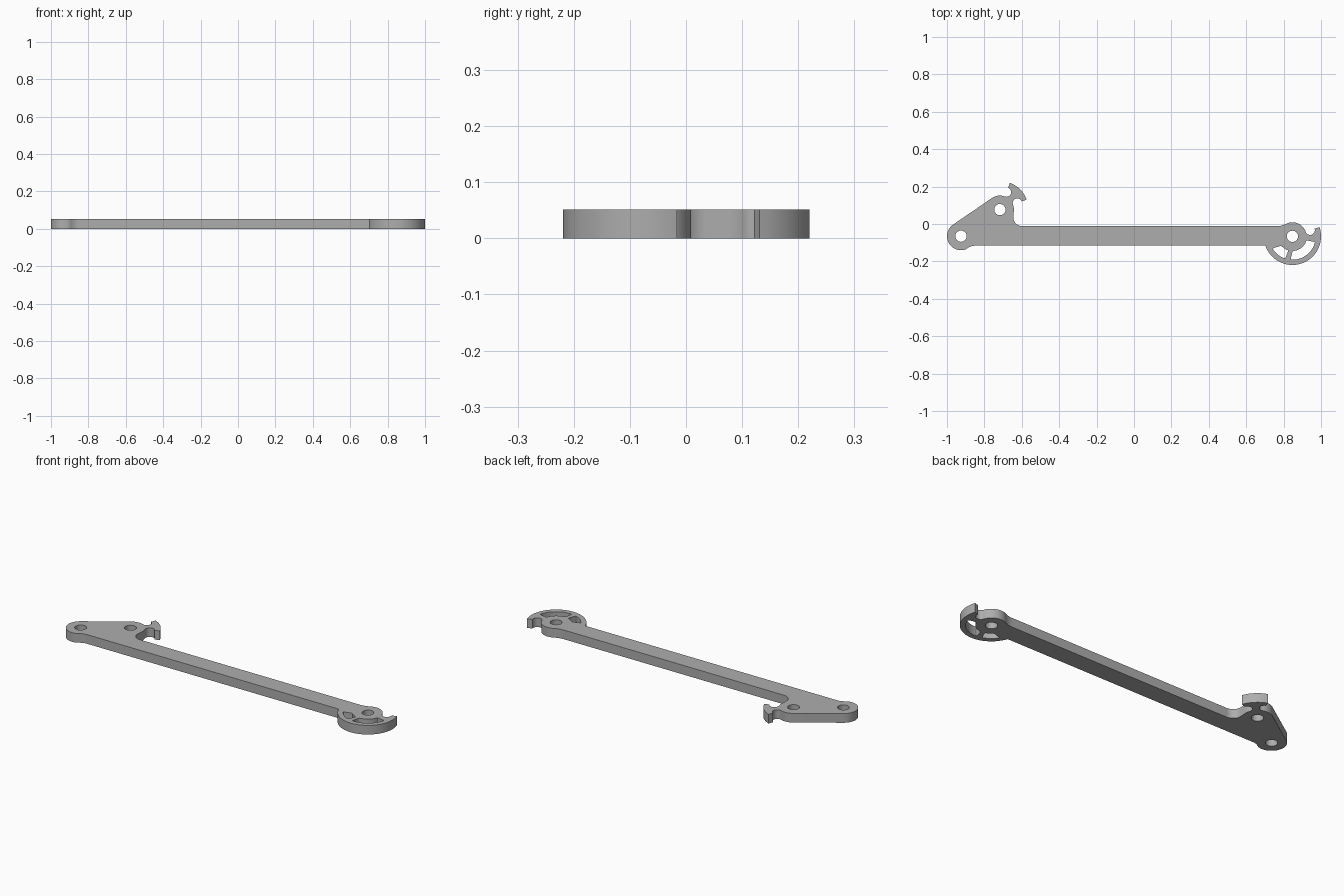
import bpy, bmesh
from math import cos, sin, radians
from mathutils import Vector

cube = bpy.data.objects.get("Cube")
if cube:
    bpy.data.objects.remove(cube)

THICK = 0.051
BOSS, HOLE = 0.075, 0.03              # pivot boss and bore radii
RIM_IN, RIM_OUT = 0.125, 0.153        # hook rim radii
NOTCH = (RIM_IN - BOSS) / 2           # round relief beside each hook neck
end_pivot = Vector((-0.925, -0.065))
top_pivot = Vector((-0.717, 0.077))
hook_pivot = Vector((0.847, -0.066))
ARM_TOP, ARM_BOTTOM = -0.012, -0.116


def polar(c, r, a):
    return c + Vector((cos(radians(a)), sin(radians(a)))) * r


def arc(c, r, a0, a1):
    n = max(3, round(abs(a1 - a0) / 6))
    return [polar(c, r, a0 + (a1 - a0) * i / n) for i in range(n + 1)]


def bend(p, ctrl, q, n=8):
    """Smooth blend from p to q, pulled towards ctrl."""
    p, ctrl, q = Vector(p), Vector(ctrl), Vector(q)
    return [p * (1 - t) ** 2 + ctrl * 2 * t * (1 - t) + q * t * t
            for t in (i / n for i in range(n + 1))]


def notch(c, a, start, end):
    return arc(polar(c, BOSS + NOTCH, a), NOTCH, a + start, a + end)


def rounded(points, r):
    """Round the sharp corners of a closed loop."""
    out = []
    for i, p in enumerate(points):
        a, b = points[i - 1] - p, points[(i + 1) % len(points)] - p
        if abs(a.angle(b)) > 2.6:
            out.append(p)
        else:
            out += bend(p + a.normalized() * min(r, a.length * 0.45), p,
                        p + b.normalized() * min(r, b.length * 0.45), 5)
    return out


# Outer outline, counter-clockwise from the end boss
slope = (top_pivot - end_pivot).normalized()
side = 90 + Vector((1, 0)).angle(slope) * 57.29578
LOW, HIGH = 20.5, 69.5                # ends of the upper hook
TIP = 19                              # end of the right hook

outline = arc(end_pivot, BOSS, side, 290)
outline += bend(outline[-1], (-0.875, ARM_BOTTOM), (-0.85, ARM_BOTTOM))
# right hook rim, its notch and the boss inside it
outline += arc(hook_pivot, RIM_OUT, 199, 360 + TIP)
outline += notch(hook_pivot, TIP, 0, -180)
outline += arc(hook_pivot, BOSS, TIP + 4, 114)
outline += bend(outline[-1], (0.79, ARM_TOP), (0.76, ARM_TOP))
# inner corner of the bracket
outline += arc(Vector((-0.597, ARM_TOP + 0.048)), 0.048, 270, 180)
# upper boss with its small hook
outline += arc(top_pivot, BOSS, 0, LOW - 4)
outline += notch(top_pivot, LOW, 180, 0)
outline += arc(top_pivot, RIM_OUT, LOW, HIGH)
outline += notch(top_pivot, HIGH, 0, -180)
outline += arc(top_pivot, BOSS, HIGH + 4, side)

# Bores and the two windows under the right hook
loops = [outline]
for c in (end_pivot, top_pivot, hook_pivot):
    loops.append(arc(c, HOLE, 0, 354))
for o0, o1, i0, i1 in ((211, 252, 254, 220), (265, 346, 344, 271)):
    loops.append(rounded(arc(hook_pivot, RIM_IN, o0, o1)
                         + arc(hook_pivot, BOSS + 0.003, i0, i1), 0.014))

# Extruded plate
curve = bpy.data.curves.new("lever_profile", "CURVE")
curve.dimensions = "2D"
curve.fill_mode = "BOTH"
curve.extrude = THICK / 2
for pts in loops:
    clean = [p for i, p in enumerate(pts) if (p - pts[i - 1]).length > 1e-4]
    spline = curve.splines.new("POLY")
    spline.points.add(len(clean) - 1)
    for sp, p in zip(spline.points, clean):
        sp.co = (p.x, p.y, 0, 1)
    spline.use_cyclic_u = True
helper = bpy.data.objects.new("lever_profile", curve)
bpy.context.collection.objects.link(helper)
bpy.context.view_layer.update()
graph = bpy.context.evaluated_depsgraph_get()
mesh = bpy.data.meshes.new_from_object(helper.evaluated_get(graph))
bpy.data.objects.remove(helper)

bm = bmesh.new()
bm.from_mesh(mesh)
bmesh.ops.remove_doubles(bm, verts=bm.verts, dist=1e-5)
bmesh.ops.translate(bm, verts=bm.verts, vec=(0, 0, THICK / 2))
bmesh.ops.recalc_face_normals(bm, faces=bm.faces)
bm.to_mesh(mesh)
bm.free()

# Grey material
grey = bpy.data.materials.new("plain grey")
grey.use_nodes = True
colour = (0.42, 0.42, 0.42, 1)
grey.diffuse_color = colour
grey.node_tree.nodes["Principled BSDF"].inputs["Base Color"].default_value = colour
mesh.materials.clear()
mesh.materials.append(grey)

lever = bpy.data.objects.new("lever_plate", mesh)
bpy.context.collection.objects.link(lever)
bpy.ops.object.select_all(action="DESELECT")
lever.select_set(True)
bpy.context.view_layer.objects.active = lever
bpy.ops.object.shade_smooth_by_angle(angle=radians(30))
